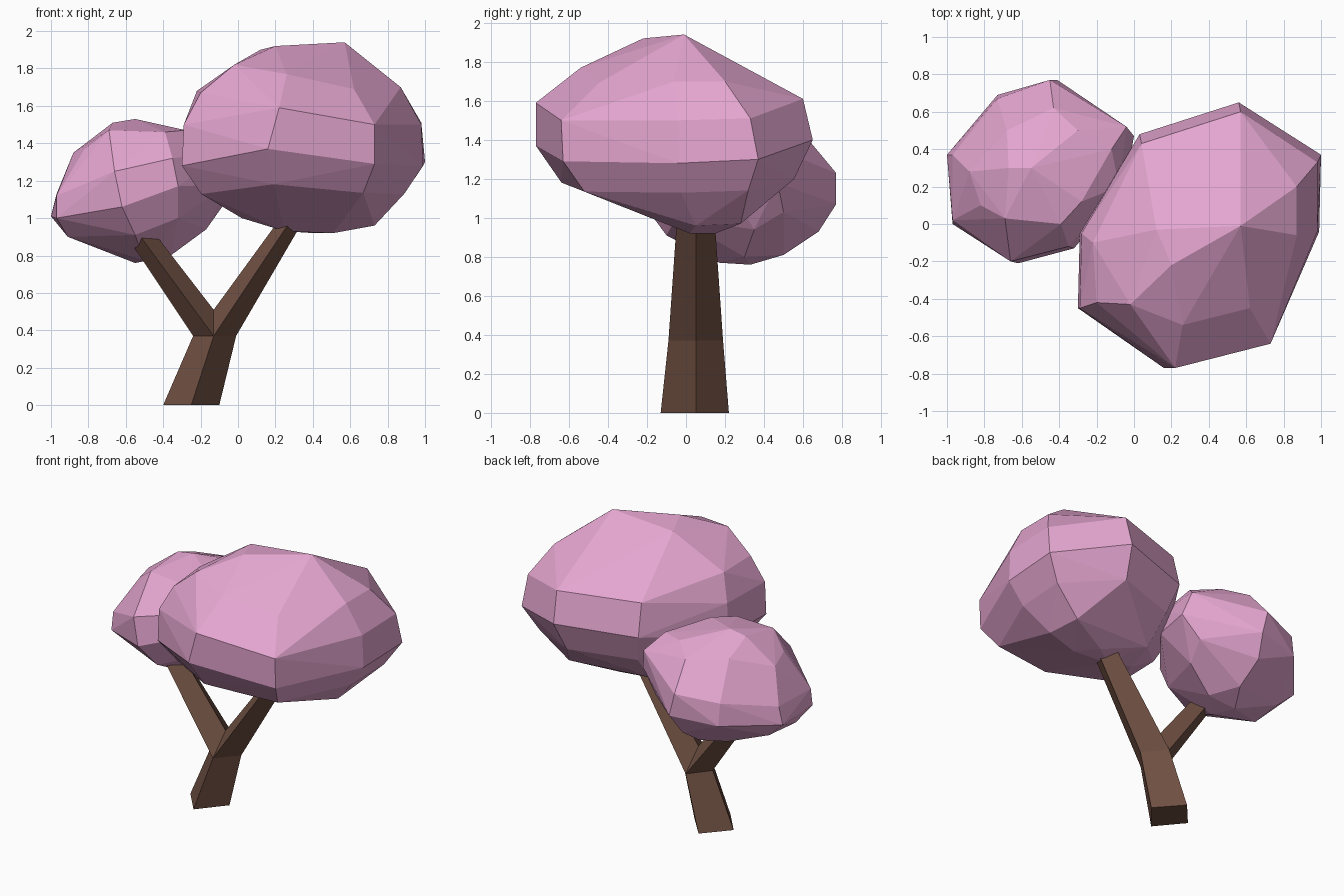
import bpy, bmesh
from mathutils import Vector


def material(name, rgb):
    m = bpy.data.materials.new(name)
    m.diffuse_color = (*rgb, 1)
    return m


def finish(bm, name, mat):
    bmesh.ops.recalc_face_normals(bm, faces=bm.faces)
    me = bpy.data.meshes.new(name)
    bm.to_mesh(me)
    bm.free()
    me.materials.append(mat)
    ob = bpy.data.objects.new(name, me)
    bpy.context.collection.objects.link(ob)


def canopy(name, points, mat):
    # Faceted leaf clump: convex skin over its belts and caps
    bm = bmesh.new()
    for p in points:
        bm.verts.new(p)
    res = bmesh.ops.convex_hull(bm, input=bm.verts)
    junk = {g for g in res["geom_interior"] + res["geom_unused"]
            if isinstance(g, bmesh.types.BMVert)}
    bmesh.ops.delete(bm, geom=list(junk), context='VERTS')
    bmesh.ops.dissolve_limit(bm, angle_limit=0.06, verts=bm.verts, edges=bm.edges)
    finish(bm, name, mat)


def toward(ring, pole, fxy, fz):
    # Ring pulled toward a pole
    out = []
    for p in ring:
        out.append((p[0] + (pole[0] - p[0]) * fxy,
                    p[1] + (pole[1] - p[1]) * fxy,
                    p[2] + (pole[2] - p[2]) * fz))
    return out


pink = material("blossom", (0.78, 0.38, 0.63))
brown = material("bark", (0.16, 0.08, 0.055))

# Large canopy: eight-sided belt, lower belt, underside ring, crown
belt = [(-0.28, -0.05, 1.50), (-0.29, -0.45, 1.50), (0.22, -0.77, 1.59),
        (0.73, -0.64, 1.50), (0.98, -0.04, 1.50), (0.98, 0.33, 1.51),
        (0.57, 0.60, 1.61), (0.04, 0.43, 1.60)]
mid = [(-0.29, -0.05, 1.28), (-0.30, -0.45, 1.28), (0.16, -0.77, 1.37),
       (0.73, -0.63, 1.29), (0.99, -0.04, 1.28), (1.00, 0.37, 1.30),
       (0.56, 0.65, 1.40), (0.03, 0.48, 1.38)]
low = toward(mid, (0.35, 0.05, 0.92), 0.16, 0.42)
under = [(0.02, 0.0, 1.0), (0.25, 0.03, 0.93), (0.51, 0.02, 0.92),
         (0.73, 0.05, 0.96), (0.70, 0.28, 0.97), (0.40, 0.15, 0.92),
         (0.10, 0.25, 1.0)]
crown = [(-0.22, -0.10, 1.68), (-0.20, -0.42, 1.67), (-0.02, -0.43, 1.82),
         (0.26, -0.54, 1.77), (0.20, -0.22, 1.92), (0.12, -0.03, 1.90),
         (0.57, -0.01, 1.94), (0.87, -0.06, 1.70), (0.87, 0.20, 1.70),
         (0.62, -0.45, 1.69)]
canopy("large_canopy", belt + mid + low + under + crown, pink)

# Small canopy: same build, tilted up toward the right
belt = [(-0.97, 0.02, 1.12), (-0.66, -0.20, 1.25), (-0.35, -0.12, 1.32),
        (-0.08, 0.20, 1.35), (-0.04, 0.52, 1.33), (-0.45, 0.77, 1.23),
        (-0.73, 0.67, 1.20), (-0.97, 0.37, 1.13)]
mid = [(-0.97, 0.0, 1.0), (-0.62, -0.21, 1.06), (-0.32, -0.13, 1.17),
       (-0.05, 0.20, 1.18), (0.0, 0.47, 1.18), (-0.41, 0.77, 1.07),
       (-0.73, 0.69, 1.05), (-1.0, 0.37, 1.01)]
under = [(-0.91, 0.10, 0.90), (-0.88, 0.35, 0.90), (-0.55, -0.10, 0.91),
         (-0.32, -0.05, 1.0), (-0.69, 0.25, 0.83), (-0.55, 0.33, 0.76),
         (-0.50, 0.17, 0.77), (-0.36, 0.30, 0.80), (-0.17, 0.35, 0.94),
         (-0.45, 0.68, 0.93), (-0.45, 0.50, 0.81), (-0.12, 0.50, 1.03)]
crown = [(-0.88, 0.28, 1.35), (-0.82, 0.10, 1.37), (-0.69, 0.03, 1.47),
         (-0.39, 0.0, 1.46), (-0.28, 0.12, 1.47), (-0.12, 0.40, 1.43),
         (-0.30, 0.50, 1.46), (-0.43, 0.62, 1.41), (-0.68, 0.50, 1.43),
         (-0.55, 0.30, 1.53), (-0.67, 0.30, 1.51)]
canopy("small_canopy", belt + mid + under + crown, pink)

# Forked trunk: diamond section splitting at a crotch point into two limbs
bm = bmesh.new()


def ring(*pts):
    return [bm.verts.new(p) for p in pts]


def bridge(a, b):
    for i in range(4):
        j = (i + 1) % 4
        bm.faces.new((a[i], a[j], b[j], b[i]))


base = ring((-0.40, 0.05, 0), (-0.25, -0.13, 0), (-0.10, 0.05, 0), (-0.25, 0.22, 0))
neck = ring((-0.24, 0.05, 0.37), (-0.13, -0.09, 0.37), (-0.01, 0.05, 0.37), (-0.13, 0.19, 0.37))
crotch = bm.verts.new((-0.13, 0.05, 0.51))
left_tip = ring((-0.60, 0.05, 0.91), (-0.55, -0.04, 0.94), (-0.47, 0.05, 0.95), (-0.55, 0.14, 0.94))
right_tip = ring((0.30, 0.05, 1.10), (0.35, -0.04, 1.09), (0.41, 0.05, 1.09), (0.35, 0.14, 1.09))
bridge(base, neck)
bridge([neck[0], neck[1], crotch, neck[3]], left_tip)
bridge([crotch, neck[1], neck[2], neck[3]], right_tip)
for cap in (base, left_tip, right_tip):
    bm.faces.new(cap)
finish(bm, "forked_trunk", brown)
